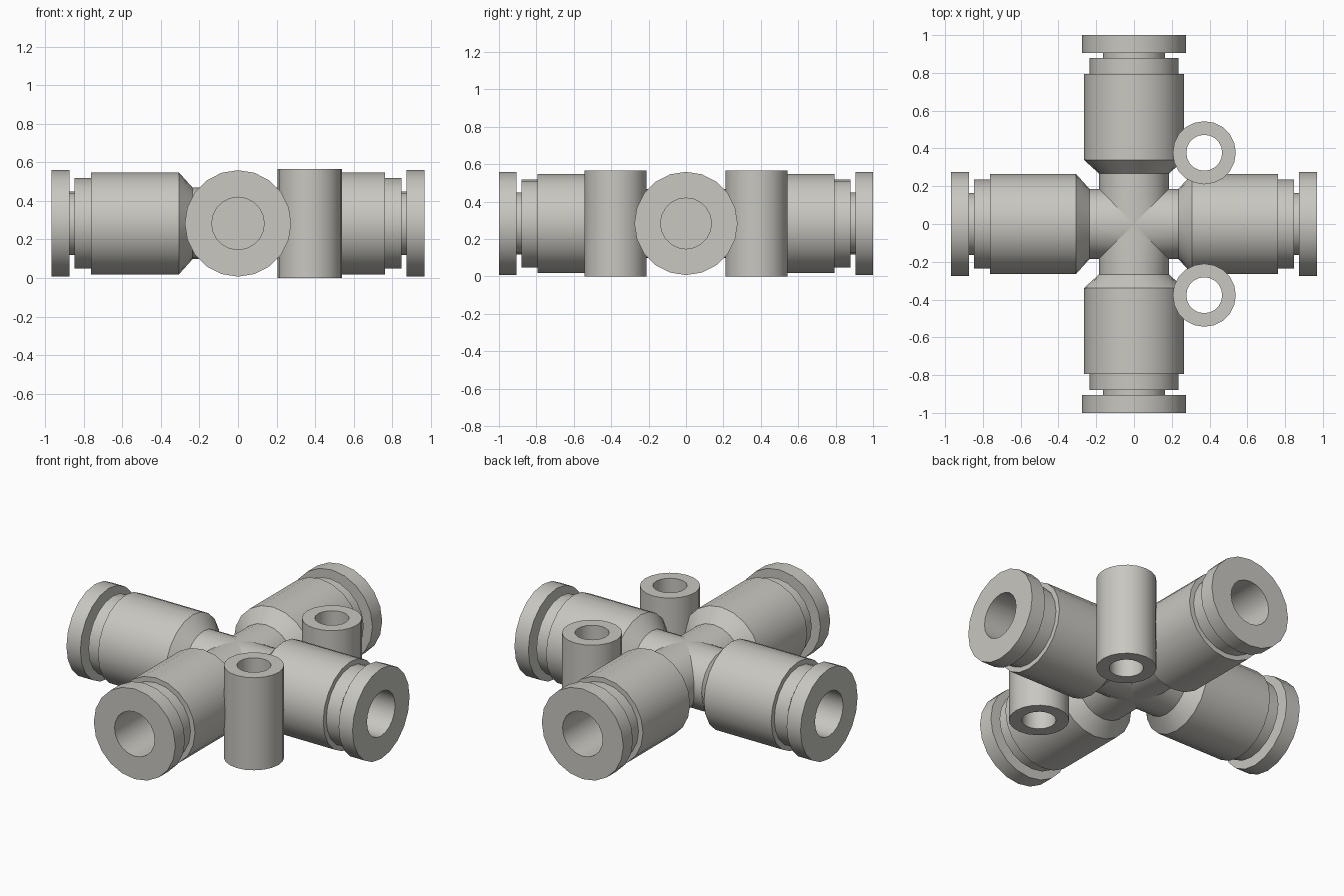
import bpy, bmesh, math
from mathutils import Matrix

if "Cube" in bpy.data.objects:
    bpy.data.objects.remove(bpy.data.objects["Cube"])

SIDES = 20
AXIS_Z = 0.283

grey = bpy.data.materials.new("warm_grey")
grey.diffuse_color = (0.58, 0.57, 0.53, 1)
grey.use_nodes = True
grey.node_tree.nodes["Principled BSDF"].inputs["Base Color"].default_value = grey.diffuse_color


def lathe(name, profile, matrix, closed=False, mitre=False):
    """Spin (radius, height) points round local z, then place with matrix."""
    bm = bmesh.new()
    rings = []
    for i, (r, h) in enumerate(profile):
        ring = []
        for k in range(SIDES):
            a = 2 * math.pi * k / SIDES
            x, y = r * math.cos(a), r * math.sin(a)
            # the inner end is cut at 45 degrees to meet the neighbouring arms
            ring.append(bm.verts.new((x, y, abs(y) if mitre and i == 0 else h)))
        rings.append(ring)
    pairs = list(zip(rings, rings[1:]))
    if closed:
        pairs.append((rings[-1], rings[0]))
    for a, b in pairs:
        for k in range(SIDES):
            n = (k + 1) % SIDES
            bm.faces.new((a[k], a[n], b[n], b[k]))
    if not closed:
        bm.faces.new(rings[-1])      # floor of the bore
    bm.normal_update()
    mesh = bpy.data.meshes.new(name)
    bm.to_mesh(mesh)
    bm.free()
    mesh.materials.append(grey)
    obj = bpy.data.objects.new(name, mesh)
    bpy.context.collection.objects.link(obj)
    obj.matrix_world = matrix
    bpy.ops.object.select_all(action='DESELECT')
    obj.select_set(True)
    bpy.context.view_layer.objects.active = obj
    bpy.ops.object.shade_smooth_by_angle(angle=math.radians(30))
    return obj


def arm_profile(s):
    """Core pipe, cone, body, ring, neck, collar and blind bore; s shifts the arm outward."""
    return [(0.185, 0), (0.185, 0.235 + s), (0.265, 0.307 + s), (0.265, 0.762 + s),
            (0.235, 0.762 + s), (0.235, 0.848 + s), (0.165, 0.848 + s), (0.165, 0.874 + s),
            (0.276, 0.874 + s), (0.276, 0.968 + s), (0.136, 0.968 + s), (0.136, 0.33 + s)]


# four tube arms
for i, name in enumerate(("right_arm", "back_arm", "left_arm", "front_arm")):
    place = (Matrix.Translation((0, 0, AXIS_Z))
             @ Matrix.Rotation(i * math.pi / 2, 4, 'Z')
             @ Matrix.Rotation(math.pi / 2, 4, 'Y'))
    lathe(name, arm_profile(0.032 if i % 2 else 0), place, mitre=True)

# two vertical mounting sleeves with through holes
for name, y in (("back_mounting_sleeve", 0.377), ("front_mounting_sleeve", -0.377)):
    lathe(name, [(0.167, 0), (0.167, 0.566), (0.095, 0.566), (0.095, 0)],
          Matrix.Translation((0.372, y, 0)), closed=True)
